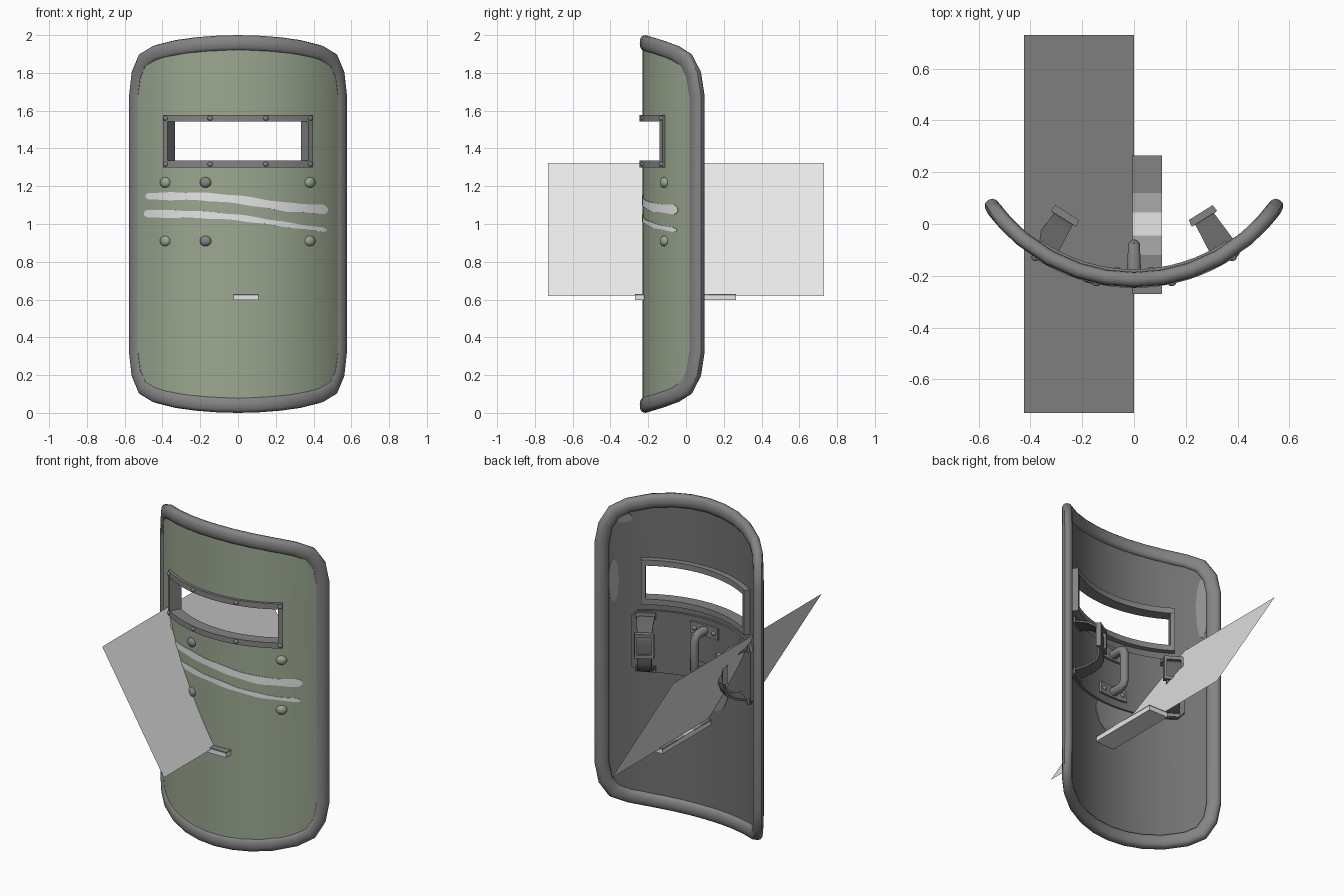
import bpy, bmesh, math
from mathutils import Vector

if "Cube" in bpy.data.objects:
    bpy.data.objects.remove(bpy.data.objects["Cube"])

R, YC = 0.672, 0.457          # bend radius of the shield and centre of the bend


def mat(name, r, g=None, b=None):
    m = bpy.data.materials.new(name)
    m.diffuse_color = (r, r if g is None else g, r if b is None else b, 1)
    m.use_nodes = True
    m.node_tree.nodes["Principled BSDF"].inputs["Base Color"].default_value = m.diffuse_color
    return m


GREEN = mat("olive_green", 0.33, 0.39, 0.28)
GREY = mat("rim_grey", 0.23)
BACK = mat("back_grey", 0.17)
WORN = mat("worn_grey", 0.27)
STRAP = mat("strap_dark_grey", 0.13)
MID = mat("mid_grey", 0.41)
WHITE = mat("pale_grey", 0.8)


def bend(u, d, z):
    """Arc length u, outward depth d, height z -> world."""
    a = u / R
    return Vector(((R + d) * math.sin(a), YC - (R + d) * math.cos(a), z))


def finish(name, bm, mats, bent=True, smooth=True):
    if bent:
        for v in bm.verts:
            v.co = bend(*v.co)
    bmesh.ops.recalc_face_normals(bm, faces=bm.faces)
    me = bpy.data.meshes.new(name)
    bm.to_mesh(me)
    bm.free()
    for m in mats:
        me.materials.append(m)
    ob = bpy.data.objects.new(name, me)
    bpy.context.collection.objects.link(ob)
    if smooth:
        bpy.ops.object.select_all(action='DESELECT')
        ob.select_set(True)
        bpy.context.view_layer.objects.active = ob
        bpy.ops.object.shade_smooth_by_angle(angle=math.radians(40))
    return ob


def lerp(t, pts):
    for (a, za), (b, zb) in zip(pts, pts[1:]):
        if t <= b:
            return za + (zb - za) * max(0, t - a) / (b - a)
    return pts[-1][1]


def span(a, b, n):
    return [a + (b - a) * i / n for i in range(n + 1)]


def slab(name, us, zs, d0, d1, mats, skip=lambda u, k: False):
    """Curved plate: front at d0, back at d1, column heights zs(u)."""
    bm = bmesh.new()
    cols = [[bm.verts.new((u, d0, z)) for z in zs(u)] for u in us]
    for i in range(len(us) - 1):
        for k in range(len(cols[0]) - 1):
            if not skip((us[i] + us[i + 1]) / 2, k):
                bm.faces.new((cols[i][k], cols[i + 1][k], cols[i + 1][k + 1], cols[i][k + 1]))
    front = list(bm.faces)
    ret = bmesh.ops.extrude_face_region(bm, geom=front, use_keep_orig=True)
    for v in [g for g in ret["geom"] if isinstance(g, bmesh.types.BMVert)]:
        v.co.y = d1
    if len(mats) > 1:
        for f in bm.faces:
            f.material_index = 0 if all(abs(v.co.y - d0) < 1e-6 for v in f.verts) else 1
    bmesh.ops.delete(bm, geom=[v for v in bm.verts if not v.link_faces], context='VERTS')
    return finish(name, bm, mats)


def sweep(name, path, section, to3d, closed, mats):
    """Sweep a (normal, width) section along a flat path."""
    bm, n, rings = bmesh.new(), len(path), []
    P = [Vector(p) for p in path]
    for i in range(n):
        a = P[i] - P[i - 1] if closed or i else P[1] - P[0]
        b = P[(i + 1) % n] - P[i] if closed or i < n - 1 else a
        na, nb = (Vector((-e.y, e.x)).normalized() for e in (a, b))
        m = (na + nb).normalized()
        m /= max(0.5, m.dot(na))
        rings.append([bm.verts.new(to3d(*(P[i] + m * s), w)) for s, w in section])
    k = len(section)
    for i in range(n if closed else n - 1):
        A, B = rings[i], rings[(i + 1) % n]
        for j in range(k):
            bm.faces.new((A[j], A[(j + 1) % k], B[(j + 1) % k], B[j]))
    if not closed:
        bm.faces.new(rings[0])
        bm.faces.new(rings[-1])
    return finish(name, bm, mats)


def ellipse(a, b, n, p=1.0):
    f = lambda c: math.copysign(abs(c) ** p, c)
    return [(a * f(math.cos(t)), b * f(math.sin(t))) for t in span(0, 2 * math.pi, n)[:-1]]


def rect(a, b):
    return [(-a, -b), (a, -b), (a, b), (-a, b)]


def dome(name, u, d, z, r, h, m):
    bm = bmesh.new()
    bmesh.ops.create_uvsphere(bm, u_segments=12, v_segments=8, radius=1)
    for v in bm.verts:
        v.co = (u + v.co.x * r, d + v.co.y * h, z + v.co.z * r * 0.9)
    finish(name, bm, [m])


# Outline of the shield (one quarter), shared by panel and rim
edge = [(0, 1.958), (0.11, 1.955), (0.22, 1.947), (0.34, 1.932), (0.47, 1.905),
        (0.555, 1.868), (0.607, 1.79), (0.628, 1.68)]
top = lambda u: lerp(abs(u), edge)

# Curved panel with the viewing slot
us = sorted(set(span(-0.385, 0.385, 16) + [s * u for s in (-1, 1) for u in (0.43, 0.47, 0.52, 0.555, 0.607, 0.628)]))
slab("panel", us, lambda u: [2 - top(u), 1.32, 1.56, top(u)], 0.016, -0.006, [GREEN, BACK],
     lambda u, k: k == 1 and abs(u) < 0.385)

# Rim tube
right = edge + [(u, 2 - z) for u, z in reversed(edge)]
loop = right + [(-u, z) for u, z in reversed(right) if u > 0]
sweep("rim", loop, ellipse(0.042, 0.03, 12, 0.8), lambda p, q, w: (p, w, q), True, [GREY])

# Window frame with rivets
for n, z0 in (("bottom", 1.30), ("top", 1.543)):
    slab("window_frame_" + n, span(-0.402, 0.402, 16), lambda u: [z0, z0 + 0.035], 0.032, -0.04, [GREY])
    for u in (-0.388, -0.142, 0.142, 0.388):
        dome("frame_rivet", u, 0.032, z0 + 0.017, 0.014, 0.009, GREY)
for s in (-1, 1):
    slab("window_frame_side", sorted((s * 0.375, s * 0.402)), lambda u: [1.33, 1.55], 0.032, -0.04, [GREY])

# Big rivets on the front
for u, m in ((-0.4, GREEN), (-0.17, GREY), (0.395, GREEN)):
    for z in (0.91, 1.22):
        dome("front_rivet", u, 0.016, z, 0.031, 0.02, m)

# Painted wavy stripes
upper = [(-0.53, 1.147), (-0.2, 1.147), (0, 1.13), (0.25, 1.09), (0.51, 1.075)]
lower = [(-0.54, 1.055), (-0.2, 1.05), (0, 1.035), (0.3, 0.99), (0.5, 0.967)]
for name, pts, w0, w1 in (("upper_stripe", upper, 0.019, 0.024), ("lower_stripe", lower, 0.022, 0.01)):
    a, b = pts[0][0], pts[-1][0]

    def zs(u):
        t = (u - a) / (b - a)
        w = (w0 + (w1 - w0) * t) * min(1, 0.35 + 30 * min(t, 1 - t)) + 0.002 * math.sin(30 * u)
        return [lerp(u, pts) - w, lerp(u, pts) + w]
    slab(name, [a, a + 0.012] + span(a + 0.03, b - 0.03, 22) + [b - 0.012, b], zs, 0.019, 0.014, [WHITE])

# Worn patches on the back
for u0, z0, ru, rz in ((0.56, 1.45, 0.03, 0.14), (-0.56, 1.6, 0.035, 0.2), (-0.02, 0.82, 0.14, 0.13), (0.5, 1.83, 0.05, 0.03)):
    def blob(u):
        h = rz * math.sqrt(max(0.01, 1 - ((u - u0) / ru) ** 2))
        return [z0 - h, z0 + h * 0.9]
    slab("worn_patch", span(u0 - ru, u0 + ru, 8), blob, -0.005, -0.009, [WORN])

# Backing plate behind the grips
pad = [(0, 1.255), (0.42, 1.255), (0.46, 1.215)]
low = [(0, 0.87), (0.42, 0.87), (0.46, 0.91)]
slab("backing_plate", [-0.46] + span(-0.42, 0.42, 14) + [0.46],
     lambda u: [lerp(abs(u), low), lerp(abs(u), pad)], -0.004, -0.02, [BACK])

# Centre handle with mounts and bolts
sweep("handle", [(-0.01, 1.19), (-0.095, 1.19), (-0.12, 1.18), (-0.13, 1.155),
                 (-0.13, 0.985), (-0.12, 0.96), (-0.095, 0.95), (-0.01, 0.95)],
      ellipse(0.026, 0.03, 10), lambda p, q, w: (w, p, q), False, [GREY])
for z in (1.19, 0.95):
    slab("handle_mount", span(-0.1, 0.1, 4), lambda u: [z - 0.035, z + 0.035], -0.018, -0.034, [GREY])
    for u in (-0.07, 0.07):
        dome("mount_bolt", u, -0.034, z, 0.016, 0.012, GREY)

# Forearm straps with buckles
for s in (-1, 1):
    c = s * 0.375
    sweep("arm_strap", [(-0.015, 1.22), (-0.1, 1.2), (-0.15, 1.17), (-0.165, 1.13),
                        (-0.165, 0.99), (-0.15, 0.95), (-0.1, 0.92), (-0.015, 0.9)],
          rect(0.006, 0.055), lambda p, q, w: (c + w, p, q), False, [STRAP])
    sweep("buckle", [(c - 0.065, 1.04), (c + 0.065, 1.04), (c + 0.065, 1.17), (c - 0.065, 1.17)],
          rect(0.01, 0.014), lambda p, q, w: (p, -0.168 + w, q), True, [GREY])
    for z in (1.225, 0.895):
        slab("strap_mount", span(c - 0.06, c + 0.06, 3), lambda u: [z - 0.02, z + 0.02], -0.018, -0.03, [GREY])


# Flat slanted sheet passing through the shield
bm = bmesh.new()
bm.faces.new([bm.verts.new(p) for p in ((0, -0.73, 0.62), (0, 0.73, 0.62), (-0.425, 0.73, 1.323), (-0.425, -0.73, 1.323))])
bm.normal_update()
finish("slanted_sheet", bm, [WHITE], bent=False, smooth=False)


def box(name, x0, x1, y0, y1, z0, z1, m):
    bm = bmesh.new()
    bmesh.ops.create_cube(bm, size=1)
    for v in bm.verts:
        v.co = ((x0 + x1) / 2 + v.co.x * (x1 - x0), (y0 + y1) / 2 + v.co.y * (y1 - y0),
                (z0 + z1) / 2 + v.co.z * (z1 - z0))
    finish(name, bm, [m], bent=False, smooth=False)


# Long bar with a banded top
box("bar", -0.025, 0.108, -0.27, 0.265, 0.597, 0.622, WHITE)
ys = [-0.27, -0.12, -0.045, 0.045, 0.12, 0.265]
for y0, y1, m in zip(ys, ys[1:], (GREY, MID, WHITE, MID, GREY)):
    box("bar_band", -0.025, 0.108, y0, y1, 0.622, 0.63, m)
